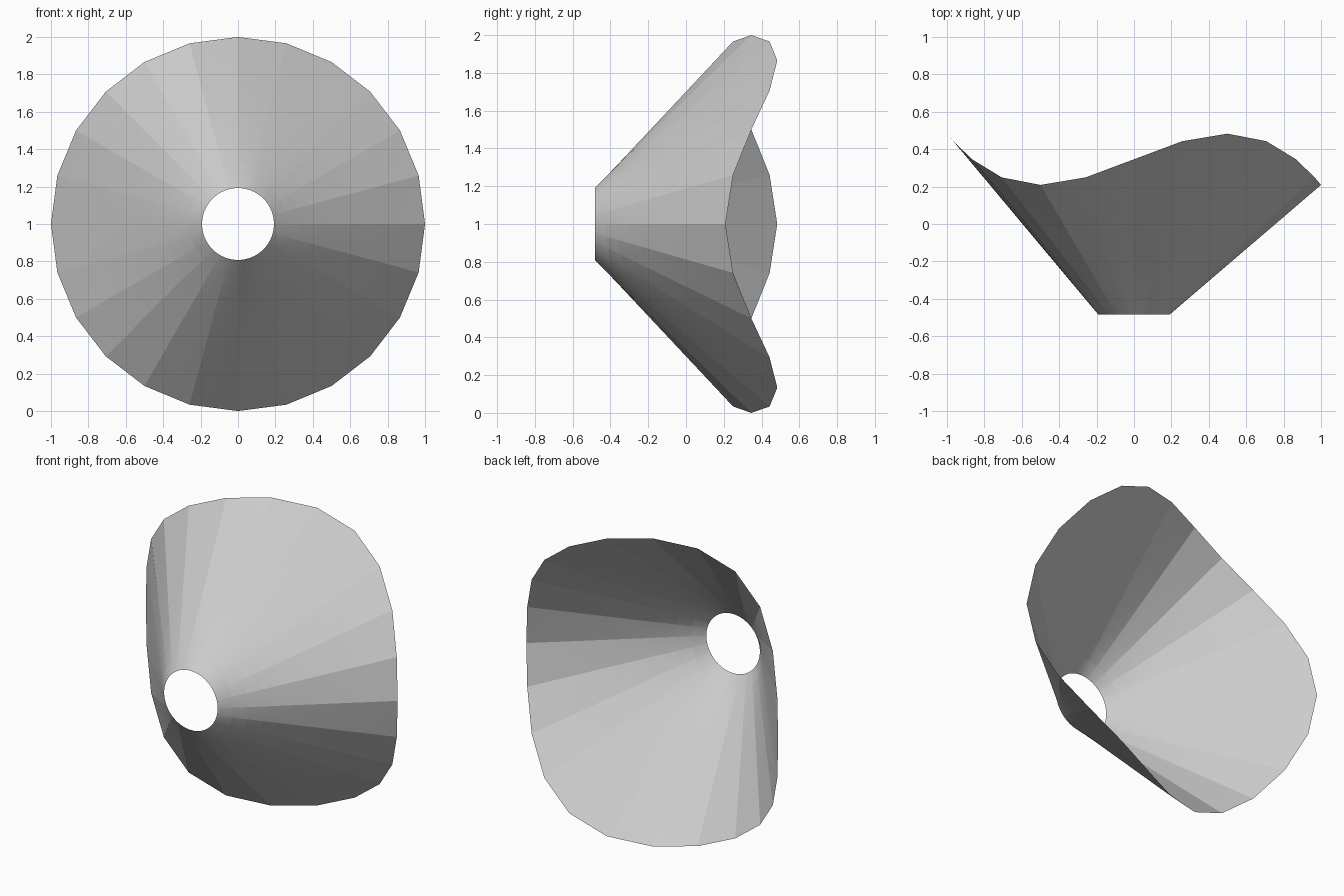
import bpy, bmesh
from math import sin, cos, pi
from mathutils import Vector

if "Cube" in bpy.data.objects:
    bpy.data.objects.remove(bpy.data.objects["Cube"])

SIDES, SUB, RINGS = 24, 8, 12      # rim corners, steps per side, rings along the wall
N = SIDES * SUB


def rim_corner(k):
    # Wavy rim: three crests around the circle
    a = 2 * pi * k / SIDES
    return Vector((cos(a), 0.346 - 0.137 * cos(3 * a), 1 + sin(a)))


def rim_point(i):
    k, s = divmod(i, SUB)
    return rim_corner(k).lerp(rim_corner(k + 1), s / SUB)


def hole_point(i):
    a = 2 * pi * i / N
    return Vector((0.192 * cos(a), -0.483, 1 + 0.192 * sin(a)))


# Funnel wall: straight lines from the round hole to the faceted wavy rim
bm = bmesh.new()
rows = [[bm.verts.new(hole_point(i).lerp(rim_point(i), r / RINGS)) for i in range(N)]
        for r in range(RINGS + 1)]
for a, b in zip(rows, rows[1:]):
    for i in range(N):
        j = (i + 1) % N
        bm.faces.new((a[i], a[j], b[j], b[i]))
bmesh.ops.reverse_faces(bm, faces=bm.faces) if bm.faces[:][0].normal.y > 0 else None
bm.normal_update()

mesh = bpy.data.meshes.new("wavy_funnel")
bm.to_mesh(mesh)
bm.free()
funnel = bpy.data.objects.new("wavy_funnel", mesh)
bpy.context.collection.objects.link(funnel)
